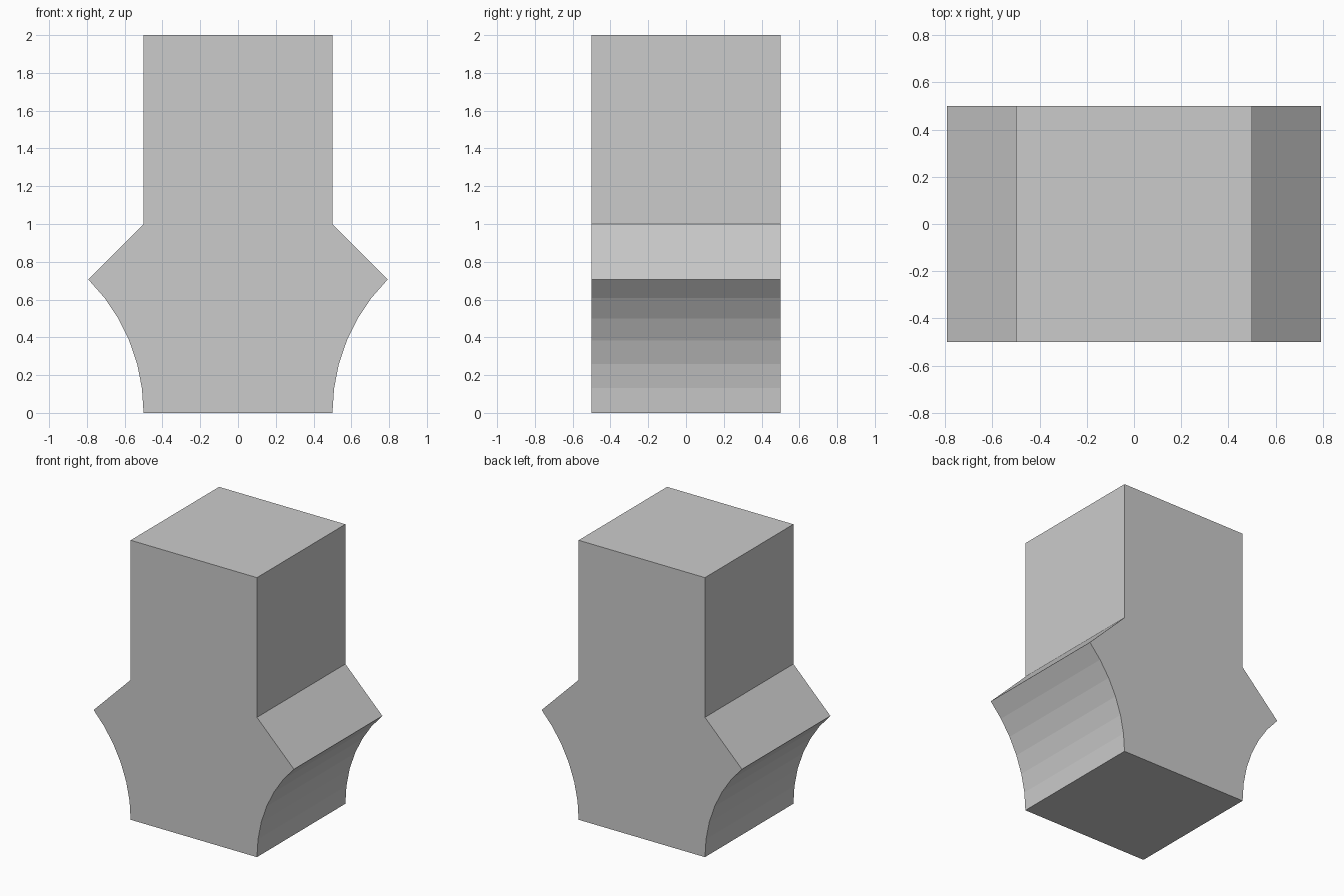
import bpy
import bmesh
from math import sin, cos, radians

if "Cube" in bpy.data.objects:
    bpy.data.objects.remove(bpy.data.objects["Cube"])

# Right half of the profile: concave arc (centre x=1.5, radius 1), shoulder, column
STEPS = 6
right = [(1.5 - cos(radians(45 * i / STEPS)), sin(radians(45 * i / STEPS)))
         for i in range(STEPS + 1)]
right += [(0.5, 1.0), (0.5, 2.0)]

# Mirror to close the outline
outline = right + [(-x, z) for x, z in reversed(right)]

# Extrude the outline from front to back
bm = bmesh.new()
face = bm.faces.new([bm.verts.new((x, -0.5, z)) for x, z in outline])
extruded = bmesh.ops.extrude_face_region(bm, geom=[face], use_keep_orig=True)
moved = [v for v in extruded["geom"] if isinstance(v, bmesh.types.BMVert)]
bmesh.ops.translate(bm, verts=moved, vec=(0, 1, 0))
bmesh.ops.recalc_face_normals(bm, faces=bm.faces)

# Flared block
mesh = bpy.data.meshes.new("flared_block")
bm.to_mesh(mesh)
bm.free()
bpy.context.collection.objects.link(bpy.data.objects.new("flared_block", mesh))
